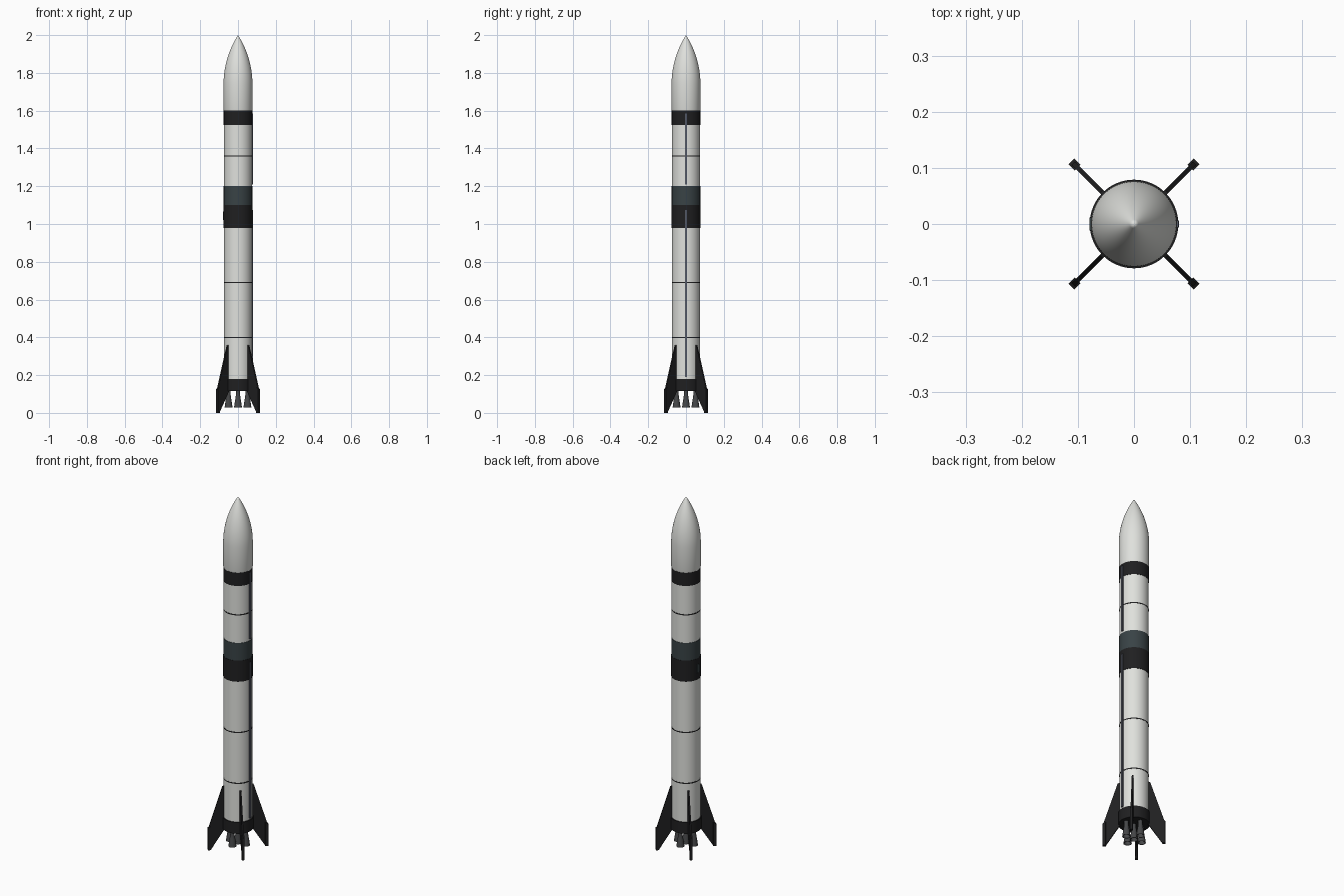
import bpy, bmesh, math
from mathutils import Matrix, Vector

cube = bpy.data.objects.get("Cube")
if cube:
    bpy.data.objects.remove(cube)


def material(name, rgb):
    m = bpy.data.materials.new(name)
    m.use_nodes = True
    m.diffuse_color = (*rgb, 1)
    bsdf = m.node_tree.nodes["Principled BSDF"]
    bsdf.inputs["Base Color"].default_value = (*rgb, 1)
    bsdf.inputs["Roughness"].default_value = 0.5
    return m


WHITE = material("white paint", (0.74, 0.75, 0.72))
BLACK = material("black paint", (0.014, 0.014, 0.015))
SLATE = material("slate interstage", (0.04, 0.055, 0.06))
METAL = material("engine metal", (0.06, 0.062, 0.065))
GREY = material("conduit grey", (0.09, 0.1, 0.13))


def finish(name, bm, mat, smooth=True):
    bmesh.ops.recalc_face_normals(bm, faces=bm.faces)
    mesh = bpy.data.meshes.new(name)
    bm.to_mesh(mesh)
    bm.free()
    mesh.materials.append(mat)
    ob = bpy.data.objects.new(name, mesh)
    bpy.context.collection.objects.link(ob)
    if smooth:
        bpy.ops.object.select_all(action="DESELECT")
        ob.select_set(True)
        bpy.context.view_layer.objects.active = ob
        bpy.ops.object.shade_smooth_by_angle(angle=math.radians(35))
    return ob


def lathe(name, profile, mat, steps=64, at=(0, 0)):
    """Spin a (radius, height) profile around the vertical axis."""
    bm = bmesh.new()
    verts = [bm.verts.new((r, 0, z)) for r, z in profile]
    edges = [bm.edges.new(pair) for pair in zip(verts, verts[1:])]
    bmesh.ops.spin(bm, geom=verts + edges, cent=(0, 0, 0), axis=(0, 0, 1),
                   angle=math.tau, steps=steps)
    bmesh.ops.remove_doubles(bm, verts=bm.verts, dist=1e-5)
    bmesh.ops.translate(bm, verts=bm.verts, vec=(*at, 0))
    return finish(name, bm, mat)


def drum(name, r, z0, z1, mat):
    return lathe(name, [(0, z0), (r, z0), (r, z1), (0, z1)], mat)


def box(name, lo, hi, mat):
    bm = bmesh.new()
    lo, hi = Vector(lo), Vector(hi)
    bmesh.ops.create_cube(bm, size=1, matrix=Matrix.Translation((lo + hi) / 2)
                          @ Matrix.Diagonal((*(hi - lo), 1)))
    return finish(name, bm, mat, smooth=False)


def plate(name, outline, thick, angle, mat):
    """Extrude a (radius, height) outline, centred, and turn it about z."""
    bm = bmesh.new()
    face = bm.faces.new([bm.verts.new((r, -thick / 2, z)) for r, z in outline])
    ext = bmesh.ops.extrude_face_region(bm, geom=[face])["geom"]
    moved = [v for v in ext if isinstance(v, bmesh.types.BMVert)]
    bmesh.ops.translate(bm, verts=moved, vec=(0, thick, 0))
    bmesh.ops.rotate(bm, verts=bm.verts, matrix=Matrix.Rotation(angle, 3, "Z"))
    return finish(name, bm, mat, smooth=False)


# Body sections from the bottom up
R = 0.074
drum("engine_skirt", 0.079, 0.115, 0.18, BLACK)
drum("first_stage_tank", R, 0.18, 0.98, WHITE)
drum("first_stage_band", 0.0765, 0.98, 1.10, BLACK)
drum("interstage", 0.0755, 1.10, 1.20, SLATE)
drum("second_stage_tank", R, 1.20, 1.525, WHITE)
drum("second_stage_band", 0.0755, 1.525, 1.60, BLACK)

# Thin weld seams
for i, z in enumerate((0.40, 0.69, 1.36)):
    drum(f"seam_{i + 1}", R + 0.0006, z - 0.003, z + 0.003, BLACK)

# Nose fairing: short cylinder and a tangent ogive
NR, BASE, LEN = 0.0765, 1.74, 0.26
rho = (NR ** 2 + LEN ** 2) / (2 * NR)
ogive = [(math.sqrt(rho ** 2 - (LEN * t / 20) ** 2) - rho + NR, BASE + LEN * t / 20)
         for t in range(20)]
lathe("nose_fairing", [(0, 1.60), (0.075, 1.60), (NR, 1.606)] + ogive + [(0, 2.0)], WHITE)

# Cable conduits on the +x side and a small hatch box opposite
box("lower_conduit", (0.07, -0.006, 0.19), (0.0805, 0.006, 1.075), GREY)
box("upper_conduit", (0.07, -0.006, 1.21), (0.0795, 0.006, 1.585), GREY)
box("hatch_box", (-0.0795, -0.012, 1.02), (-0.07, 0.012, 1.065), SLATE)

# Engines: one in the centre and four around it
bell = [(0, 0.12), (0.011, 0.12), (0.011, 0.095), (0.014, 0.075), (0.018, 0.05),
        (0.021, 0.028), (0.018, 0.028), (0.011, 0.075), (0, 0.08)]
lathe("engine_centre", bell, METAL, steps=24)
for i in range(4):
    a = i * math.pi / 2
    lathe(f"engine_{i + 1}", bell, METAL, 24, (0.05 * math.cos(a), 0.05 * math.sin(a)))

# Four swept fins with thicker tip rails
fin = [(0.07, 0.115), (0.07, 0.36), (0.082, 0.355), (0.153, 0.13), (0.153, 0.0), (0.143, 0.0)]
rail = [(0.142, 0.0), (0.142, 0.135), (0.158, 0.125), (0.158, 0.0)]
for i in range(4):
    a = math.pi / 4 + i * math.pi / 2
    plate(f"fin_{i + 1}", fin, 0.008, a, BLACK)
    plate(f"fin_tip_{i + 1}", rail, 0.015, a, BLACK)
